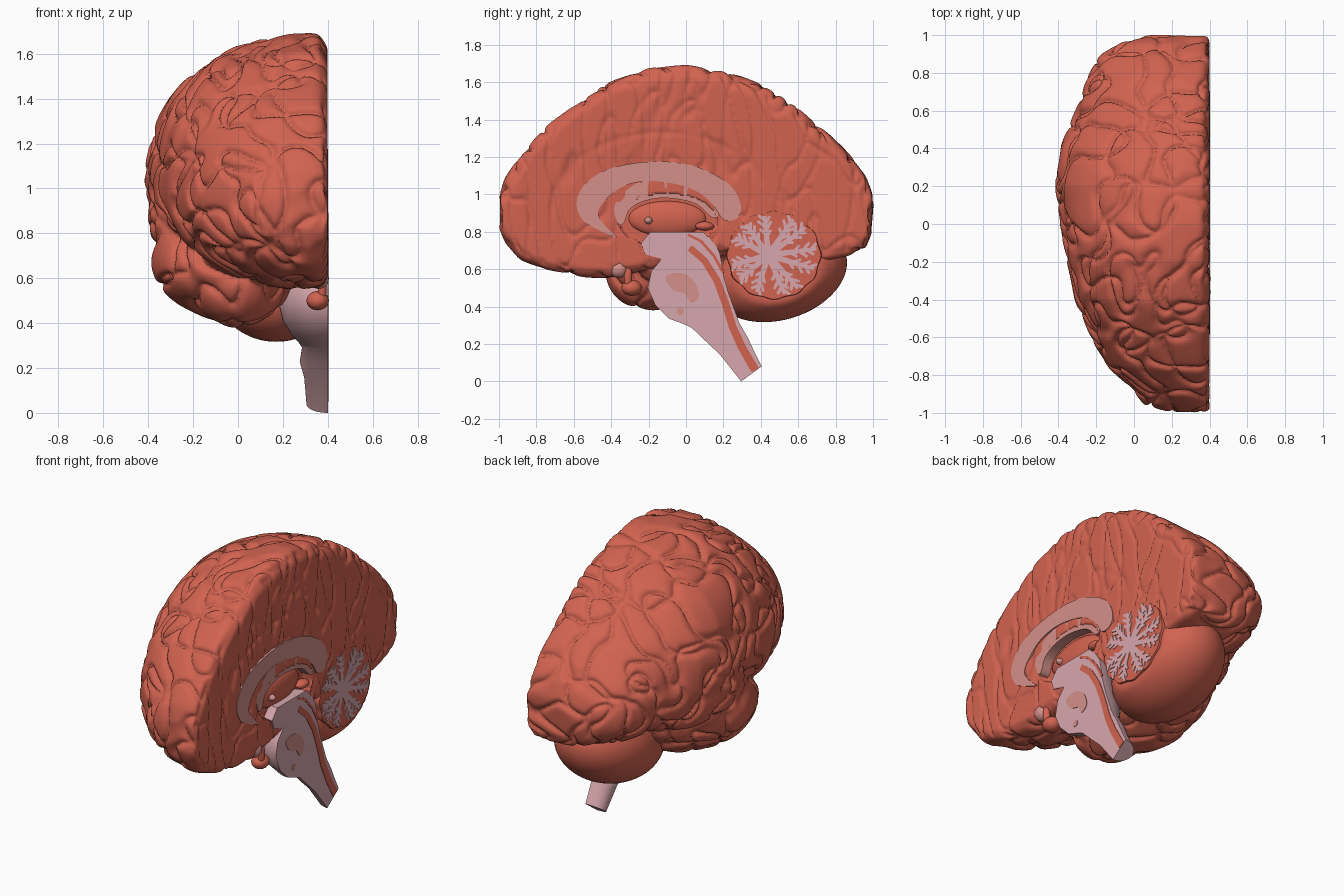
import bpy, bmesh, math
from mathutils import Vector, Matrix, noise

if "Cube" in bpy.data.objects:
    bpy.data.objects.remove(bpy.data.objects["Cube"])

MID = 0.4  # x of the midline cut


def material(name, rgb):
    m = bpy.data.materials.new(name)
    m.diffuse_color = (*rgb, 1)
    m.use_nodes = True
    m.node_tree.nodes["Principled BSDF"].inputs["Base Color"].default_value = m.diffuse_color
    return m


CORTEX = material("cortex_red", (0.64, 0.124, 0.08))
CALLOSUM = material("callosum_salmon", (0.66, 0.28, 0.25))
WHITE = material("white_matter_pink", (0.68, 0.39, 0.42))


def finish(name, bm, mat, angle=40):
    bmesh.ops.recalc_face_normals(bm, faces=bm.faces[:])
    me = bpy.data.meshes.new(name)
    bm.to_mesh(me)
    bm.free()
    me.materials.append(mat)
    ob = bpy.data.objects.new(name, me)
    bpy.context.scene.collection.objects.link(ob)
    bpy.ops.object.select_all(action='DESELECT')
    ob.select_set(True)
    bpy.context.view_layer.objects.active = ob
    bpy.ops.object.shade_smooth_by_angle(angle=math.radians(angle))
    return ob


def loft(bm, rings):
    vs = [[bm.verts.new(p) for p in r] for r in rings]
    n = len(vs[0])
    for a, b in zip(vs, vs[1:]):
        for i in range(n):
            j = (i + 1) % n
            bm.faces.new((a[i], a[j], b[j], b[i]))
    bm.faces.new(vs[0])
    bm.faces.new(vs[-1])


def ellipsoid(bm, c, r, tilt=0, seg=40):
    mat = Matrix.Translation(c) @ Matrix.Rotation(tilt, 4, 'X') @ Matrix.Diagonal((*r, 1))
    return bmesh.ops.create_uvsphere(bm, u_segments=seg, v_segments=seg // 2, radius=1, matrix=mat)['verts']


def spline(pts, steps=5):
    # closed smooth outline through the points
    out, n = [], len(pts)
    for i in range(n):
        a, b, c, d = (Vector(pts[(i + k) % n]) for k in (-1, 0, 1, 2))
        for s in range(steps):
            t = s / steps
            out.append(0.5 * (2 * b + (c - a) * t + (2 * a - 5 * b + 4 * c - d) * t * t
                              + (3 * b - a - 3 * c + d) * t ** 3))
    return out


def strip(path, w0, w1):
    # ribbon outline along a path in the y-z plane
    path = [Vector(p) for p in path]
    left, right, n = [], [], len(path) - 1
    for i, p in enumerate(path):
        t = (path[min(i + 1, n)] - path[max(i - 1, 0)]).normalized()
        w = (w0 + (w1 - w0) * i / n) / 2
        left.append(p + Vector((-t.y, t.x)) * w)
        right.append(p - Vector((-t.y, t.x)) * w)
    return left + right[::-1]


def plates(name, outlines, x0, x1, mat):
    bm = bmesh.new()
    for o in outlines:
        loft(bm, [[(x, p[0], p[1]) for p in o] for x in (x0, x1)])
    return finish(name, bm, mat)


# --- Cerebrum: lofted half dome plus temporal lobe, fused and folded ---
# y, top, widest height, bottom, lateral x
SECTIONS = [(-0.99, 1.0, 0.9, 0.82, 0.2), (-0.955, 1.08, 0.9, 0.74, 0.06), (-0.88, 1.2, 0.92, 0.66, 0.0),
            (-0.75, 1.35, 0.95, 0.60, -0.12), (-0.6, 1.47, 1.0, 0.57, -0.22), (-0.4, 1.6, 1.02, 0.56, -0.3),
            (-0.2, 1.665, 1.02, 0.6, -0.35), (0, 1.685, 1.02, 0.66, -0.385), (0.2, 1.655, 1.02, 0.68, -0.41),
            (0.4, 1.575, 1.0, 0.66, -0.38), (0.6, 1.445, 0.97, 0.66, -0.3), (0.75, 1.325, 0.95, 0.66, -0.25),
            (0.88, 1.2, 0.93, 0.68, -0.17), (0.95, 1.1, 0.92, 0.7, -0.07), (0.985, 1.0, 0.9, 0.78, 0.06)]
ROUND, CX = 0.075, MID - 0.073  # rounded inner edge
rings = []
for y, top, mid, bot, lat in SECTIONS:
    ring = []
    for i in range(41):
        a = math.pi * i / 40
        c, s = math.cos(a), max(0, math.sin(a))
        v = math.copysign(abs(c) ** 0.9, c)
        ring.append((CX - (CX - lat) * s ** 0.9, y, mid + v * (top - mid if v > 0 else mid - bot)))
    for i in range(1, 7):
        a = math.pi / 2 * i / 6
        ring.append((CX + ROUND * math.sin(a), y, bot + 0.06 * (1 - math.cos(a))))
    for i in range(6, 0, -1):
        a = math.pi / 2 * i / 6
        ring.append((CX + ROUND * math.sin(a), y, top - 0.09 * (1 - math.cos(a))))
    rings.append(ring)
bm = bmesh.new()
loft(bm, rings)
ellipsoid(bm, (-0.03, 0.03, 0.70), (0.345, 0.46, 0.275), 0.15)
ellipsoid(bm, (-0.08, 0.17, 0.87), (0.32, 0.47, 0.26), 0.1)
ellipsoid(bm, (0.0, -0.2, 0.58), (0.21, 0.22, 0.19))
cerebrum = finish("cerebrum", bm, CORTEX)
mod = cerebrum.modifiers.new("fuse", 'REMESH')
mod.mode = 'VOXEL'
mod.voxel_size = 0.0115
fused = bpy.data.meshes.new_from_object(cerebrum.evaluated_get(bpy.context.evaluated_depsgraph_get()))
cerebrum.modifiers.clear()
cerebrum.data = fused


def crease(q):
    q = q + 0.5 * noise.noise_vector(q * 0.5)
    m = min(abs(noise.noise(q)), abs(noise.noise(q * 0.9 + Vector((31, 17, 5)))))
    return 1 - math.exp(-m / 0.07)


def smoothstep(a, b, t):
    t = max(0, min(1, (t - a) / (b - a)))
    return t * t * (3 - 2 * t)


bm = bmesh.new()
bm.from_mesh(fused)
for _ in range(4):
    bmesh.ops.smooth_vert(bm, verts=bm.verts[:], factor=0.5, use_axis_x=True, use_axis_y=True, use_axis_z=True)
bm.normal_update()
fa, fd = Vector((-0.4, 0.7)), Vector((0.7, 0.34))  # lateral fissure start and run
moved = []
for v in bm.verts:
    p, n = v.co.copy(), v.normal.copy()
    h = 0.03 * crease(p * 5) - 0.018 + 0.012 * noise.noise(p * 4)
    inner = smoothstep(0.4, 0.85, n.x) * smoothstep(0.25, 0.35, p.x)
    if inner > 0:  # upright folds and the arched groove on the inner face
        g = 0.018 * crease(Vector((7, p.y * 7, p.z * 2.6))) - 0.016
        rr = math.hypot((p.y + 0.13) / 0.57, (p.z - 0.95) / 0.38)
        g -= 0.006 * math.exp(-((rr - 1) / 0.045) ** 2)
        h += (g - h) * inner
    if p.x < 0.1:
        q = Vector((p.y, p.z))
        t = max(0, min(1, (q - fa).dot(fd) / fd.length_squared))
        h -= 0.012 * math.exp(-((q - fa - fd * t).length / 0.02) ** 2)
    p += n * h
    # hollow below the arch
    if p.x > 0.3 and math.hypot((p.y + 0.1) / 0.26, (p.z - 0.86) / 0.14) < 1:
        p.x = min(p.x, 0.335)
    p.x = min(p.x, MID - 0.001)
    moved.append(p)
for v, p in zip(bm.verts, moved):
    v.co = p
for f in bm.faces:
    f.smooth = True
bm.to_mesh(fused)
bm.free()
fused.materials.clear()
fused.materials.append(CORTEX)

# --- Arch of the corpus callosum and the fornix under it ---
ARCH = [(-0.37, 0.77), (-0.48, 0.815), (-0.55, 0.86), (-0.585, 0.94), (-0.565, 1.02), (-0.5, 1.09), (-0.4, 1.14),
        (-0.25, 1.17), (-0.1, 1.175), (0.05, 1.15), (0.18, 1.09), (0.26, 1.02), (0.295, 0.93), (0.27, 0.87),
        (0.2, 0.865), (0.14, 0.95), (0.05, 1.02), (-0.08, 1.06), (-0.22, 1.07), (-0.34, 1.04),
        (-0.43, 0.97), (-0.47, 0.9), (-0.43, 0.83)]
plates("corpus_callosum", [spline(ARCH)], 0.31, MID + 0.002, CALLOSUM)
FORNIX = [(-0.36, 0.84), (-0.385, 0.92), (-0.35, 0.99), (-0.26, 1.06), (-0.13, 1.075), (0.0, 1.05), (0.1, 0.99),
          (0.17, 0.9), (0.14, 0.875), (0.05, 0.95), (-0.1, 0.98), (-0.22, 0.965), (-0.3, 0.92), (-0.33, 0.85)]
plates("fornix", [spline(FORNIX)], 0.31, MID - 0.005, CALLOSUM)

# --- Thalamus, its cut bridge, and the small glands ---
for name, c, r, mat in (("thalamus", (0.33, -0.1, 0.87), (0.045, 0.21, 0.095), CORTEX),
                        ("thalamic_bridge", (0.36, -0.2, 0.86), (0.035, 0.022, 0.02), CALLOSUM),
                        ("optic_chiasm", (0.36, -0.36, 0.6), (0.045, 0.05, 0.048), CALLOSUM),
                        ("pituitary_stalk", (0.375, -0.31, 0.56), (0.02, 0.022, 0.07), CORTEX),
                        ("pituitary_gland", (0.355, -0.29, 0.5), (0.05, 0.055, 0.043), CORTEX),
                        ("pineal_gland", (0.365, 0.1, 0.83), (0.035, 0.05, 0.025), CORTEX)):
    bm = bmesh.new()
    ellipsoid(bm, c, r, seg=24)
    finish(name, bm, mat, 80)

# --- Brainstem: front edge, back edge, half width ---
STEM = [((-0.19, 0.80), (0.09, 0.80), 0.13), ((-0.24, 0.74), (0.15, 0.74), 0.18), ((-0.22, 0.68), (0.18, 0.69), 0.19),
        ((-0.13, 0.655), (0.19, 0.64), 0.19), ((-0.185, 0.59), (0.2, 0.57), 0.2), ((-0.205, 0.5), (0.225, 0.48), 0.22),
        ((-0.165, 0.41), (0.25, 0.41), 0.2), ((-0.09, 0.335), (0.27, 0.355), 0.16), ((0.0, 0.302), (0.28, 0.325), 0.13),
        ((0.03, 0.287), (0.295, 0.295), 0.115), ((0.1, 0.22), (0.33, 0.235), 0.125),
        ((0.18, 0.145), (0.36, 0.17), 0.105), ((0.295, 0.0), (0.405, 0.08), 0.095)]
rings = []
for a, b, w in STEM:
    a, b = Vector(a), Vector(b)
    ring = []
    for i in range(25):
        t = math.pi * i / 24
        q = (a + b) / 2 + (a - b) / 2 * math.cos(t)
        ring.append((MID - w * math.sin(t), q.x, q.y))
    rings.append(ring)
bm = bmesh.new()
loft(bm, rings)
finish("brainstem", bm, WHITE)

# --- Markings on the cut face of the stem ---
CANAL = [(0.02, 0.715), (0.1, 0.645), (0.165, 0.54), (0.21, 0.42), (0.25, 0.29), (0.3, 0.18), (0.37, 0.06)]
plates("central_canal_stripe", [strip(CANAL, 0.035, 0.045)], MID - 0.002, MID + 0.003, CORTEX)
plates("aqueduct_line", [strip([(0.01, 0.785), (0.08, 0.75), (0.15, 0.67), (0.2, 0.58)], 0.014, 0.016)],
       MID - 0.002, MID + 0.003, CORTEX)
PATCH = [(-0.11, 0.56), (-0.03, 0.58), (0.04, 0.54), (0.07, 0.46), (0.03, 0.42), (-0.01, 0.47), (-0.07, 0.49)]
DOT = [(-0.03 + 0.02 * math.cos(k * math.pi / 6), 0.375 + 0.02 * math.sin(k * math.pi / 6)) for k in range(12)]
plates("pons_patches", [spline(PATCH), DOT], MID - 0.002, MID + 0.003, CALLOSUM)

# --- Cerebellum: side lobe, cut middle part, branching tree ---
bm = bmesh.new()
for v in ellipsoid(bm, (0.17, 0.5, 0.575), (0.28, 0.37, 0.245), 0.3, 64):
    v.co.x = min(v.co.x, MID - 0.01)
finish("cerebellum_lobe", bm, CORTEX, 60)
CY, CZ = 0.47, 0.675
bm = bmesh.new()
loft(bm, [[(x, CY + 0.25 * s * k * math.cos(a), CZ + 0.235 * s * k * math.sin(a))
           for a, k in ((math.tau * i / 96, 1 + 0.02 * math.cos(math.tau * i / 8)) for i in range(96))]
          for x, s in ((0.2, 0.85), (0.34, 0.97), (0.385, 1.0), (MID, 0.985))])
finish("cerebellum_middle", bm, CORTEX)
tree = []
for k in range(12):
    a = math.tau * (k + 0.3) / 12 + 0.1 * math.sin(k * 2.3)
    root, d = Vector((CY - 0.03, CZ)), Vector((math.cos(a), math.sin(a)))
    tip = Vector((CY, CZ)) + Vector((d.x * 0.23, d.y * 0.215))
    tree.append(strip([root, tip], 0.036, 0.018))
    for t, length in ((0.5, 0.045), (0.68, 0.055), (0.85, 0.045)):
        for side in (-1, 1):
            b = a + side * 0.75
            p = root.lerp(tip, t + 0.04 * side)
            tree.append(strip([p, p + Vector((math.cos(b), math.sin(b))) * length], 0.02, 0.014))
plates("cerebellum_tree", tree, MID - 0.002, MID + 0.003, WHITE)
